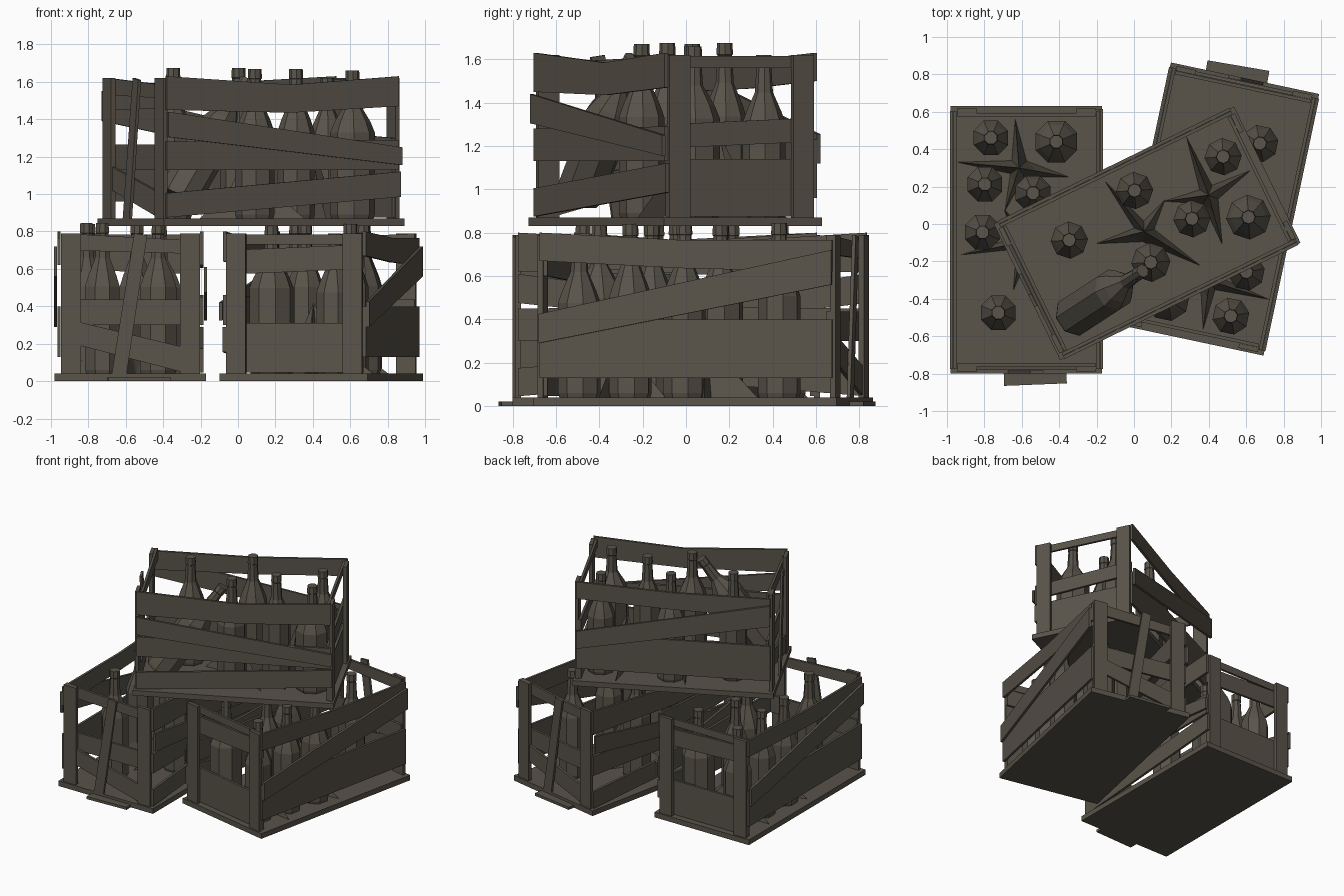
import bpy, bmesh, math
from mathutils import Matrix, Vector

if "Cube" in bpy.data.objects:
    bpy.data.objects.remove(bpy.data.objects["Cube"])

mat = bpy.data.materials.new("weathered_grey_brown")
mat.diffuse_color = (0.10, 0.088, 0.068, 1)
mat.use_nodes = True
mat.node_tree.nodes["Principled BSDF"].inputs["Base Color"].default_value = mat.diffuse_color


def finish(name, bm, M):
    bmesh.ops.recalc_face_normals(bm, faces=bm.faces)
    bm.transform(M)
    me = bpy.data.meshes.new(name)
    bm.to_mesh(me)
    bm.free()
    me.materials.append(mat)
    ob = bpy.data.objects.new(name, me)
    bpy.context.collection.objects.link(ob)
    return ob


def box(name, M, x0, x1, y0, y1, z0, z1):
    bm = bmesh.new()
    bmesh.ops.create_cube(bm, size=1)
    for v in bm.verts:
        v.co = ((x0 + x1) / 2 + v.co.x * (x1 - x0),
                (y0 + y1) / 2 + v.co.y * (y1 - y0),
                (z0 + z1) / 2 + v.co.z * (z1 - z0))
    return finish(name, bm, M)


def board(name, M, side, off, pts, thick=0.018):
    """Plank lying in a wall plane; pts are (along, z_low, z_high) stations."""
    bm = bmesh.new()
    rings = []
    for t, lo, hi in pts:
        ring = []
        for o, z in ((off - thick / 2, lo), (off + thick / 2, lo),
                     (off + thick / 2, hi), (off - thick / 2, hi)):
            ring.append(bm.verts.new((o, t, z) if side == "x" else (t, o, z)))
        rings.append(ring)
    for a, b in zip(rings, rings[1:]):
        for i in range(4):
            j = (i + 1) % 4
            bm.faces.new((a[i], a[j], b[j], b[i]))
    bm.faces.new(rings[0])
    bm.faces.new(rings[-1])
    return finish(name, bm, M)


def bottle(name, M, r, h):
    """Eight-sided lathe bottle standing on z = 0."""
    prof = [(r * .94, 0), (r, .02), (r, h * .58), (r * .8, h * .655),
            (.042, h * .77), (.034, h * .93), (.038, h * .935), (.036, h)]
    bm = bmesh.new()
    rings = [[bm.verts.new((q * math.cos((i + .5) * math.pi / 4),
                            q * math.sin((i + .5) * math.pi / 4), z))
              for i in range(8)] for q, z in prof]
    for a, b in zip(rings, rings[1:]):
        for i in range(8):
            j = (i + 1) % 8
            bm.faces.new((a[i], a[j], b[j], b[i]))
    bm.faces.new(rings[0])
    bm.faces.new(rings[-1])
    return finish(name, bm, M)


def packing(name, M, centre, tips):
    """Peaked packing material squeezed between the bottles."""
    bm = bmesh.new()
    c = Vector((*centre, 0.04))
    peak = bm.verts.new(c + Vector((0, 0, .38)))
    tv, rv, vv = [], [], []
    n = len(tips)
    for i, t in enumerate(tips):
        d = Vector((*t, 0.04)) - c
        e = Vector((*tips[(i + 1) % n], 0.04)) - c
        tv.append(bm.verts.new(c + d))
        rv.append(bm.verts.new(c + d * .35 + Vector((0, 0, .17))))
        vv.append(bm.verts.new(c + (d.normalized() + e.normalized()).normalized() * .055))
    for i in range(n):
        j = (i + 1) % n
        bm.faces.new((peak, rv[i], vv[i]))
        bm.faces.new((peak, vv[i], rv[j]))
        bm.faces.new((rv[i], tv[i], vv[i]))
        bm.faces.new((rv[j], vv[i], tv[j]))
    return finish(name, bm, M)


def crate(tag, M, top):
    # floor and corner posts
    box(tag + "_floor", M, -.405, .405, -.715, .715, 0, .04)
    for sx in (-1, 1):
        for sy in (-1, 1):
            x, y = sx * .318, sy * .69
            box(tag + "_corner_post", M, x - .053, x + .053, y - .013, y + .013, .04, .79)

    # left side: level top, wide bottom and one slipped diagonal
    board(tag + "_left_top_board", M, "x", -.382,
          [(-.69, .62, .765), (0, .635, .765), (.69, .67, .80)])
    board(tag + "_left_bottom_board", M, "x", -.382, [(-.69, .13, .40), (.69, .13, .40)])
    board(tag + "_left_diagonal", M, "x", -.401, [(-.69, .56, .72), (.69, .29, .425)])

    # right side: sagging top board, two skewed boards, one level board
    board(tag + "_right_top_board", M, "x", .382,
          [(-.69, .62, .80), (.05, .605, .755), (.69, .64, .80)])
    board(tag + "_right_diagonal", M, "x", .401, [(-.69, .475, .61), (.70, .325, .42)])
    board(tag + "_right_middle_board", M, "x", .382, [(-.69, .30, .45), (.69, .30, .46)])
    board(tag + "_right_bottom_board", M, "x", .382, [(-.69, .045, .175), (.70, .155, .29)])

    # front end: two level boards, a low diagonal and a leaning upright
    board(tag + "_front_top_board", M, "y", -.667, [(-.37, .70, .79), (.37, .68, .75)])
    board(tag + "_front_middle_board", M, "y", -.667, [(-.37, .30, .435), (.37, .30, .435)])
    board(tag + "_front_diagonal", M, "y", -.687, [(-.27, .19, .315), (.27, .05, .185)])
    bm = bmesh.new()
    front = [bm.verts.new((x, -.715, z)) for x, z in
             ((-.10, .04), (-.02, .04), (.09, .78), (.02, .79))]
    back = [bm.verts.new((v.co.x, -.698, v.co.z)) for v in front]
    bm.faces.new(front)
    bm.faces.new(back)
    for i in range(4):
        j = (i + 1) % 4
        bm.faces.new((front[i], front[j], back[j], back[i]))
    finish(tag + "_front_leaning_slat", bm, M)

    # back end
    board(tag + "_back_top_board", M, "y", .667, [(-.37, .73, .785), (.37, .73, .785)])
    mid = (.37, .48) if top else (.58, .71)
    board(tag + "_back_middle_board", M, "y", .667,
          [(-.37, mid[0] + .02, mid[1] + .02), (.37, mid[0] - .01, mid[1] - .01)])
    board(tag + "_back_bottom_board", M, "y", .667, [(-.37, .045, .31), (.37, .045, .31)])

    # bottles
    spots = [(-.19, .545, .10, .75), (.16, .525, .12, .79), (.035, .25, .10, .80),
             (-.235, .04, .10, .805), (-.15, -.39, .10, .805), (.148, -.05, .105, .80)]
    if not top:
        spots.append((-.222, .297, .10, .80))
    for x, y, r, h in spots:
        bottle(tag + "_bottle", M @ Matrix.Translation((x, y, .04)), r, h)
    if top:
        base, tip = Vector((.225, -.55, .14)), Vector((.17, -.11, .78))
        rot = (tip - base).to_track_quat("Z", "Y").to_matrix().to_4x4()
        bottle(tag + "_leaning_bottle", M @ Matrix.Translation(base) @ rot, .115, .78)

    # packing between the bottles
    packing(tag + "_back_packing", M, (-.04, .385),
            [(-.06, .645), (-.37, .415), (-.115, .155), (.23, .335)])
    packing(tag + "_middle_packing", M, (-.016, -.01),
            [(-.12, .165), (-.35, -.08), (-.07, -.27), (.28, .18)])

    # fallen board lying in front
    if not top:
        box(tag + "_fallen_board", M @ Matrix.Rotation(.04, 4, "Z"),
            -.15, .185, -.775, -.70, 0, .02)


def place(x, y, z, deg):
    return Matrix.Translation((x, y, z)) @ Matrix.Rotation(math.radians(deg), 4, "Z")


crate("left_crate", place(-.575, -.085, 0, 0), False)
crate("right_crate", place(.445, .08, 0, 168), False)
crate("top_crate", place(.07, -.05, .83, -64), True)
